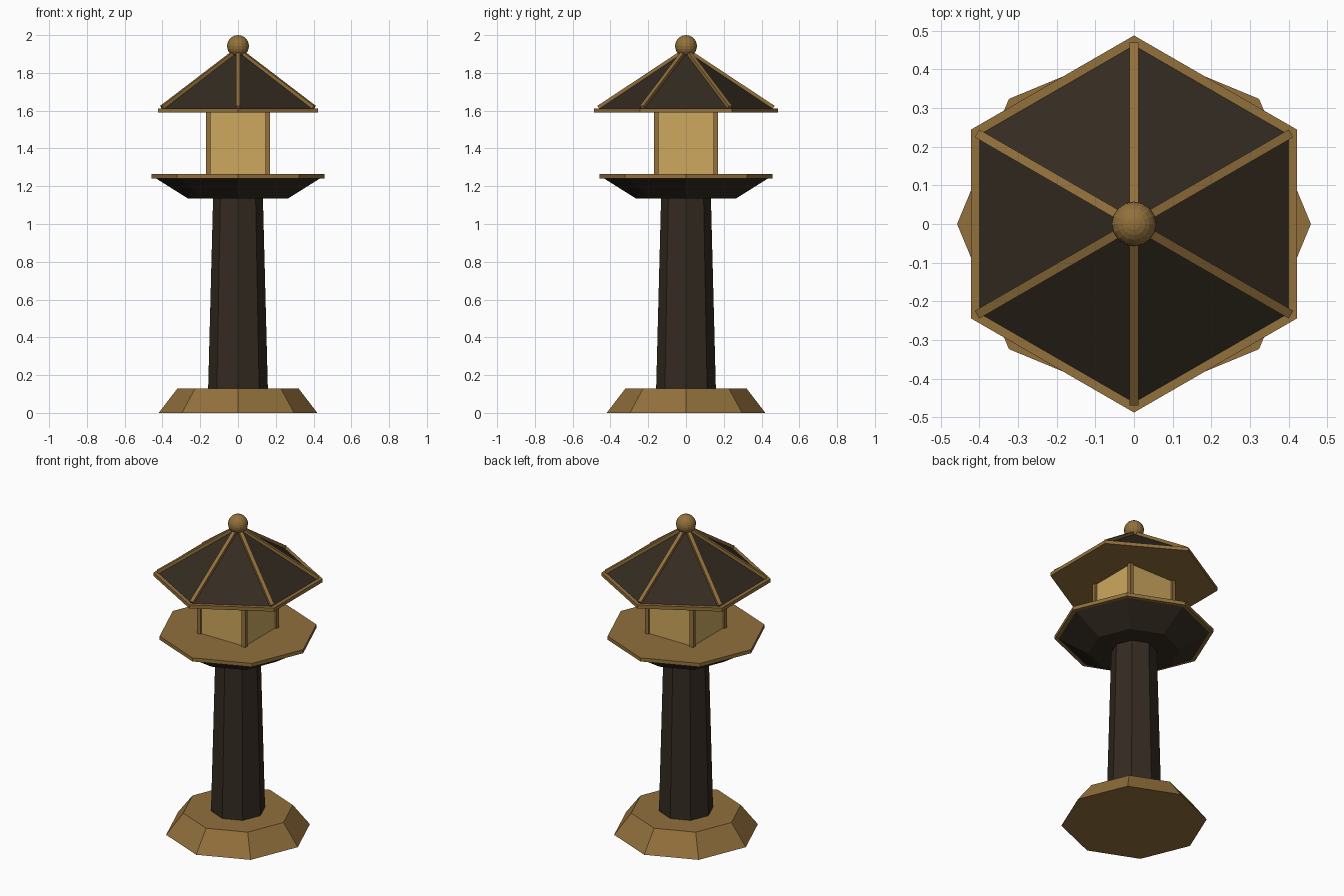
import bpy
import math
from mathutils import Vector

cube = bpy.data.objects.get("Cube")
if cube:
    bpy.data.objects.remove(cube, do_unlink=True)


def make_material(name, srgb):
    """Flat colour given as 0-255 sRGB, stored as linear."""
    color = [((c / 255 + 0.055) / 1.055) ** 2.4 for c in srgb] + [1]
    mat = bpy.data.materials.new(name)
    mat.use_nodes = True
    mat.diffuse_color = color
    bsdf = mat.node_tree.nodes["Principled BSDF"]
    bsdf.inputs["Base Color"].default_value = color
    return mat


BRONZE = make_material("warm bronze", (146, 112, 60))
DARK = make_material("dark brown", (52, 43, 33))
GLASS = make_material("amber glass", (206, 169, 95))


def finish(name, mat):
    obj = bpy.context.object
    obj.name = obj.data.name = name
    obj.data.materials.append(mat)
    return obj


def frustum(name, mat, sides, r_low, r_high, z_low, z_high, turn=0):
    """Tapered prism whose first corner lies on +y, plus a turn in degrees."""
    bpy.ops.mesh.primitive_cone_add(
        vertices=sides, radius1=r_low, radius2=r_high, depth=z_high - z_low,
        location=(0, 0, (z_low + z_high) / 2), rotation=(0, 0, math.radians(turn)))
    return finish(name, mat)


def box(name, mat, size, center, rotation=(0, 0, 0)):
    bpy.ops.mesh.primitive_cube_add(size=1, location=center, rotation=rotation)
    obj = finish(name, mat)
    obj.scale = size
    return obj


# Foot, post and gallery
frustum("base", BRONZE, 8, 0.42, 0.32, 0, 0.13)
frustum("post", DARK, 8, 0.158, 0.132, 0.13, 1.135)
frustum("gallery_bowl", DARK, 8, 0.265, 0.435, 1.135, 1.242)
frustum("gallery_floor", BRONZE, 8, 0.458, 0.458, 1.242, 1.265)

# Lantern room: glass box with a post at each corner
box("lantern_glass", GLASS, (0.315, 0.315, 0.325), (0, 0, 1.4275))
for sx, side in ((-1, "right"), (1, "left")):
    for sy, end in ((-1, "front"), (1, "back")):
        box(f"lantern_post_{end}_{side}", BRONZE, (0.025, 0.025, 0.325),
            (sx * 0.1575, sy * 0.1575, 1.4275))

# Six-sided roof with eave slab and ridge bars
frustum("roof_eave", BRONZE, 6, 0.488, 0.488, 1.59, 1.612)
frustum("roof", DARK, 6, 0.462, 0, 1.612, 1.92)
apex = Vector((0, 0, 1.922))
for i in range(6):
    angle = math.radians(90 + 60 * i)
    foot = Vector((0.463 * math.cos(angle), 0.463 * math.sin(angle), 1.616))
    run = apex - foot
    box(f"roof_ridge_{i + 1}", BRONZE, (0.023, 0.023, run.length),
        (apex + foot) / 2, run.to_track_quat("Z", "Y").to_euler())

# Ball finial
bpy.ops.mesh.primitive_uv_sphere_add(
    segments=16, ring_count=12, radius=0.058, location=(0, 0, 1.942))
finish("finial", BRONZE)
